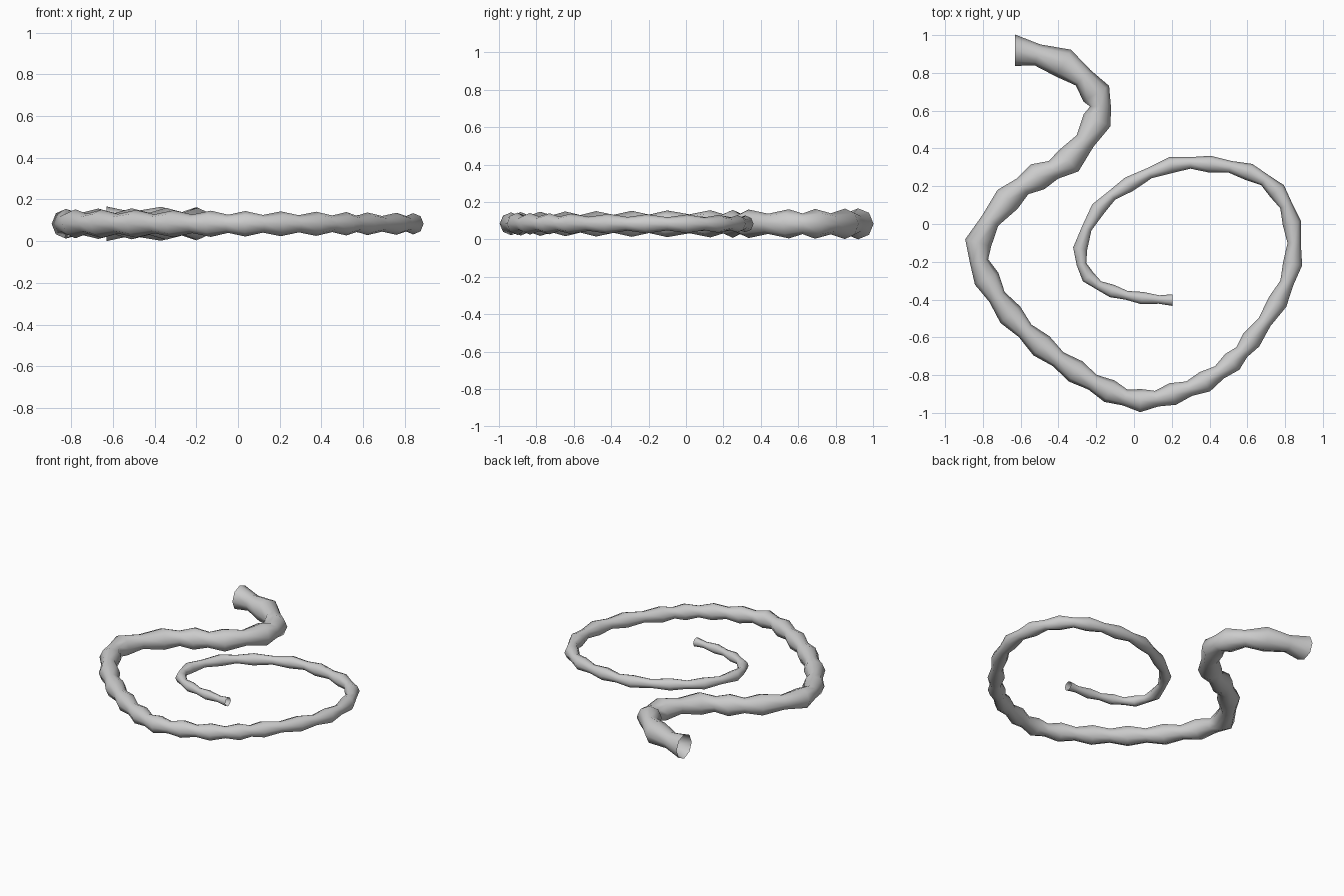
import bpy, bmesh, math
from mathutils import Vector

if "Cube" in bpy.data.objects:
    bpy.data.objects.remove(bpy.data.objects["Cube"])

SIDES = 8
Z = 0.083
R_START, R_END = 0.083, 0.031
PINCH = 0.7

# Centre line: one point at each bulge of the tube
PATH = [
    (-.63, .92), (-.37, .85), (-.20, .69), (-.195, .55), (-.345, .335),
    (-.51, .25), (-.67, .13), (-.825, -.10), (-.78, -.29), (-.655, -.48),
    (-.49, -.645), (-.31, -.78), (-.13, -.885), (.035, -.935), (.205, -.90),
    (.375, -.835), (.52, -.73), (.62, -.615), (.76, -.413), (.84, -.21),
    (.836, .005), (.757, .175), (.61, .275), (.40, .317), (.195, .312),
    (-.027, .21), (-.19, .08), (-.285, -.13), (-.243, -.28), (-.116, -.355),
    (.042, -.392), (.205, -.403),
]
pts = [Vector((x, y, Z)) for x, y in PATH]


def midpoint(i):
    """Smooth point halfway between path points i and i + 1."""
    a, b = pts[i], pts[i + 1]
    before, after = pts[max(i - 1, 0)], pts[min(i + 2, len(pts) - 1)]
    return (a + b) * 0.5625 - (before + after) * 0.0625


# Ring centres: bulge, pinch, bulge, pinch ...
centres = []
for i in range(len(pts) - 1):
    centres += [pts[i], midpoint(i)]
centres.append(pts[-1])

# Open tapered tube
bm = bmesh.new()
rings = []
last = len(centres) - 1
for k, c in enumerate(centres):
    if k in (0, last):
        tangent = Vector((1, 0, 0))
    else:
        tangent = (centres[k + 1] - centres[k - 1]).normalized()
    side = Vector((-tangent.y, tangent.x, 0))
    r = R_START + (R_END - R_START) * k / last
    if k % 2:
        r *= PINCH
    ring = []
    for s in range(SIDES):
        a = math.tau * s / SIDES
        ring.append(bm.verts.new(c + side * (r * math.cos(a)) + Vector((0, 0, r * math.sin(a)))))
    rings.append(ring)

for a, b in zip(rings, rings[1:]):
    for s in range(SIDES):
        t = (s + 1) % SIDES
        bm.faces.new((a[s], a[t], b[t], b[s])).smooth = True
bmesh.ops.recalc_face_normals(bm, faces=bm.faces)

mesh = bpy.data.meshes.new("coiled_tube")
bm.to_mesh(mesh)
bm.free()
bpy.context.collection.objects.link(bpy.data.objects.new("coiled_tube", mesh))
